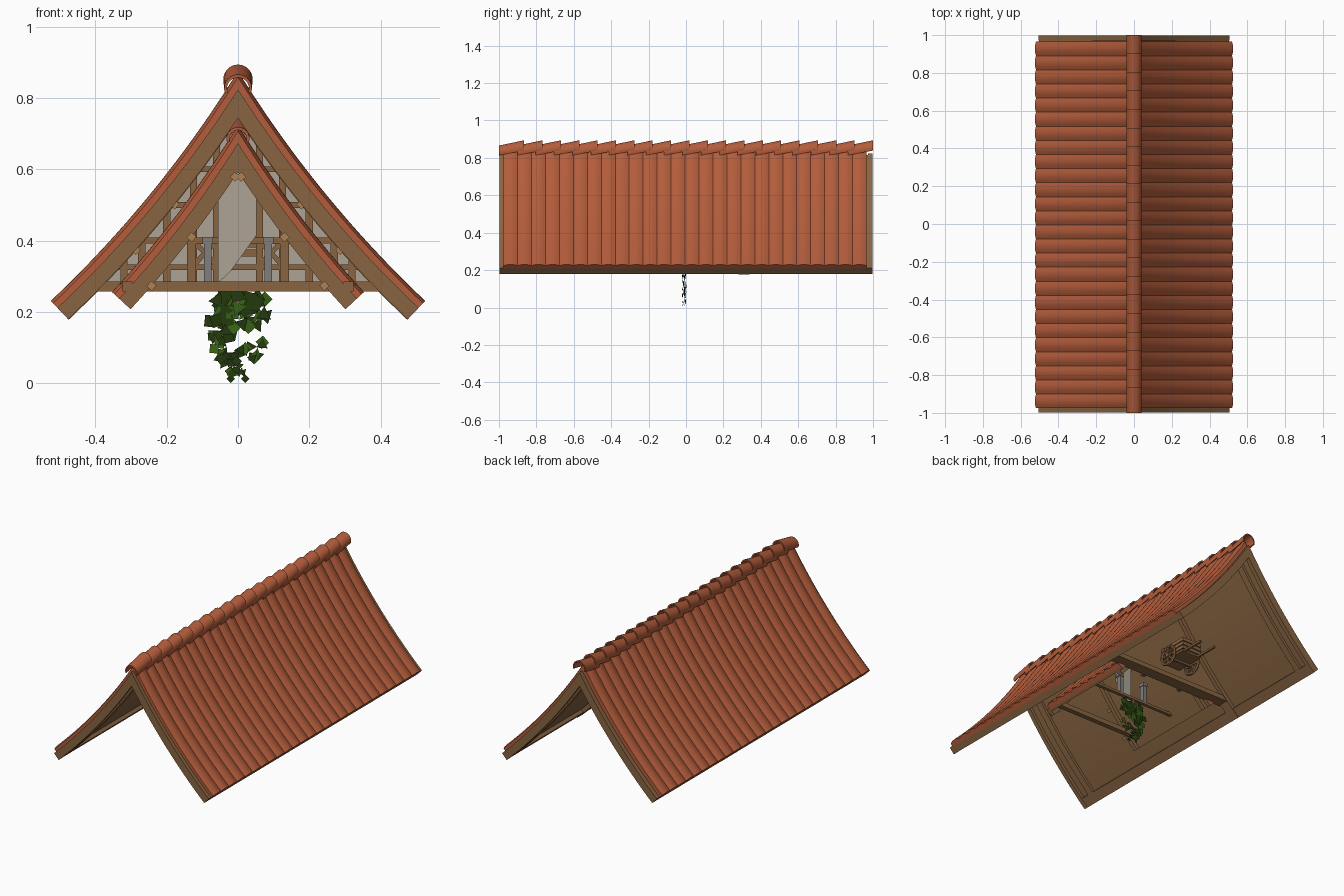
import bpy, bmesh, math, random
from mathutils import Vector, Matrix

if "Cube" in bpy.data.objects:
    bpy.data.objects.remove(bpy.data.objects["Cube"])
random.seed(4)

def mat(name, c):
    m = bpy.data.materials.new(name)
    m.diffuse_color = (*c, 1)
    m.use_nodes = True
    m.node_tree.nodes["Principled BSDF"].inputs["Base Color"].default_value = m.diffuse_color
    return m

TILE = mat("terracotta", (0.45, 0.108, 0.044))
WOOD = mat("timber", (0.25, 0.13, 0.055))
LIGHT = mat("cut timber", (0.42, 0.22, 0.09))
PLASTER = mat("plaster", (0.42, 0.37, 0.30))
LEAF = mat("dark leaf", (0.016, 0.04, 0.004))
LEAF2 = mat("leaf", (0.04, 0.12, 0.008))
IRON = mat("iron", (0.22, 0.21, 0.20))

def finish(name, bm, *mats, smooth=False):
    bmesh.ops.recalc_face_normals(bm, faces=bm.faces)
    me = bpy.data.meshes.new(name)
    bm.to_mesh(me)
    bm.free()
    ob = bpy.data.objects.new(name, me)
    bpy.context.collection.objects.link(ob)
    for m in mats:
        me.materials.append(m)
    if smooth:
        bpy.ops.object.select_all(action='DESELECT')
        ob.select_set(True)
        bpy.context.view_layer.objects.active = ob
        bpy.ops.object.shade_smooth_by_angle(angle=math.radians(35))
    return ob

def add_box(bm, c, s, rot=None):
    m = Matrix.Translation(c) @ (rot or Matrix()) @ Matrix.Diagonal((*s, 1))
    bmesh.ops.create_cube(bm, size=1, matrix=m)

def bar(bm, x1, z1, x2, z2, y, w, d):
    # beam in the gable plane from one point to another
    a = math.atan2(z2 - z1, x2 - x1)
    add_box(bm, ((x1 + x2) / 2, y, (z1 + z2) / 2), (math.hypot(x2 - x1, z2 - z1), d, w),
            Matrix.Rotation(-a, 4, 'Y'))

# roof curves: ridge, control and eave points (x, z)
MAIN = [(0, .866), (.219, .514), (.522, .227)]
SMALL = [(0, .715), (.155, .463), (.35, .252)]

def curve(R, t, d):
    # point on the roof curve, moved inward by d
    p = [Vector(q) for q in R]
    v = p[0] * (1 - t) ** 2 + p[1] * 2 * t * (1 - t) + p[2] * t * t
    g = ((p[1] - p[0]) * (1 - t) + (p[2] - p[1]) * t).normalized()
    v += Vector((g.y, -g.x)) * d
    if v.x < 0:
        v = Vector((0, v.y - v.x * g.y / g.x))
    return v

def slab(name, R, d1, d2, ys, m, t0=0.0, bump=None, smooth=True):
    # curved slab between two depths on both slopes, swept along y
    bm = bmesh.new()
    n = 16
    for s in (-1, 1):
        rings = []
        for y in ys:
            o = bump(y) if bump else 0
            ts = [t0 + (1 - t0) * i / n for i in range(n + 1)]
            pts = [curve(R, t, d1 - o) for t in ts] + [curve(R, t, d2) for t in reversed(ts)]
            rings.append([bm.verts.new((s * p.x, y, p.y)) for p in pts])
        for a, b in zip(rings, rings[1:]):
            for i in range(len(a)):
                j = (i + 1) % len(a)
                bm.faces.new((a[i], a[j], b[j], b[i]))
        for r in (rings[0], rings[-1]):
            for i in range(n):
                bm.faces.new((r[i], r[i + 1], r[-2 - i], r[-1 - i]))
    return finish(name, bm, m, smooth=smooth)

def tiles(name, R, y1, y2, count):
    # rounded tile columns with a valley between neighbours
    k = 6
    ys = [y1 + (y2 - y1) * i / (count * k) for i in range(count * k + 1)]
    bump = lambda y: .009 * abs(math.sin(math.pi * (y - y1) / (y2 - y1) * count)) - .004
    slab(name, R, 0, .027, ys, TILE, bump=bump)

def ridge(name, z, r, y1, y2, count, length):
    # overlapping half-round caps tilted up towards the back
    bm = bmesh.new()
    n = 14
    step = (y2 - y1 - length) / (count - 1)
    for i in range(count):
        ya = y1 + i * step
        rings = []
        for y, zc, ro in ((ya, z - .026, r * .95), (ya + length, z, r)):
            for rad in (ro, ro - .008):
                rings.append([bm.verts.new((rad * math.cos(a), y, zc + rad * math.sin(a)))
                              for a in (math.radians(-20 + 220 * j / n) for j in range(n + 1))])
        oa, ia, ob, ib = rings
        for p, q in ((oa, ob), (ia, ib), (oa, ia), (ob, ib)):
            for j in range(n):
                bm.faces.new((p[j], p[j + 1], q[j + 1], q[j]))
        for j in (0, n):
            bm.faces.new((oa[j], ob[j], ib[j], ia[j]))
    finish(name, bm, TILE, smooth=True)

# main roof
tiles("main_roof_tiles", MAIN, -.975, .965, 26)
slab("main_roof_deck", MAIN, .027, .045, [-.98, .98], WOOD)
for s in (-1, 1):
    slab("main_barge_board", MAIN, .022, .066, sorted([s * .972, s * .997]), WOOD)
    slab("main_rafter", MAIN, .045, .062, sorted([s * .88, s * .92]), WOOD)
slab("main_eave_beam", MAIN, .04, .065, [-.975, .975], WOOD, t0=.93)
ridge("main_ridge_caps", .853, .041, -1, 1, 20, .135)

# small inner roof
Y1, Y2 = -.36, .28
tiles("small_roof_tiles", SMALL, Y1 + .02, Y2, 9)
slab("small_roof_deck", SMALL, .027, .042, [Y1 + .02, Y2], WOOD)
slab("small_barge_board", SMALL, .022, .066, [Y1, Y1 + .025], WOOD)
slab("small_rafter", SMALL, .04, .066, [Y2 - .05, Y2 - .02], WOOD)
ridge("small_ridge_caps", .712, .034, Y1 - .01, Y2, 7, .13)

# gable wall under the main roof
def gable(name, y, d, m):
    bm = bmesh.new()
    half = [curve(MAIN, i / 20, .043) for i in range(21)]
    half = [p for p in half if p.y > .27]
    out = [(p.x, p.y) for p in half] + [(-p.x, p.y) for p in reversed(half[1:])]
    f = bm.faces.new([bm.verts.new((x, y, z)) for x, z in out])
    r = bmesh.ops.extrude_face_region(bm, geom=[f])
    bmesh.ops.translate(bm, vec=(0, d, 0), verts=[v for v in r["geom"] if isinstance(v, bmesh.types.BMVert)])
    finish(name, bm, m)

GY = .30
gable("gable_plaster", GY, .008, PLASTER)
gable("gable_back_planks", GY + .009, .008, WOOD)
slab("gable_rafter", MAIN, .04, .068, [GY - .02, GY + .04], WOOD)
bm = bmesh.new()
bar(bm, -.4, .271, .4, .271, GY, .028, .07)
for z, w in ((.325, .36), (.40, .28), (.50, .2), (.60, .13)):
    bar(bm, -w, z, w, z, GY, .016, .03)
for s in (-1, 1):
    for x, z in ((.06, .7), (.125, .6), (.2, .5), (.27, .4), (.32, .35)):
        bar(bm, s * x, .27, s * x, z, GY, .02, .03)
    bar(bm, s * .06, .33, s * .125, .4, GY, .014, .03)
    bar(bm, s * .06, .4, s * .125, .33, GY, .014, .03)
finish("gable_timbers", bm, WOOD)

# floor frame joining the small roof to the gable
bm = bmesh.new()
for s in (-1, 1):
    add_box(bm, (s * .31, -.03, .271), (.028, .66, .028))
    add_box(bm, (s * .13, GY - .06, .39), (.025, .025, .24))
bar(bm, -.33, .271, .33, .271, Y1 + .05, .028, .03)
bar(bm, -.13, .4, .13, .4, Y2 - .04, .018, .02)
finish("floor_frame", bm, WOOD)

# pale purlin ends along both roofs
bm = bmesh.new()
for R, y, ts in ((MAIN, GY - .03, (.18, .48, .68)), (SMALL, Y1 - .004, (.2, .55, .85))):
    for t in ts:
        for s in (-1, 1):
            p = curve(R, t, .066)
            add_box(bm, (s * p.x, y, p.y), (.02, .02, .02), Matrix.Rotation(s * .85, 4, 'Y'))
finish("purlin_ends", bm, LIGHT)

# hanging pale cloth with a slanted lower edge
bm = bmesh.new()
for y in (-.1, -.094):
    bm.faces.new([bm.verts.new((x, y, z)) for x, z in
                  ((-.056, .28), (-.02, .315), (.052, .415), (.052, .54), (0, .62), (-.056, .54))])
finish("hanging_cloth", bm, PLASTER)

# cart behind the gable
CY = .40
bm = bmesh.new()
add_box(bm, (0, CY, .345), (.13, .2, .012))
for z in (.365, .39, .415):
    for s in (-1, 1):
        add_box(bm, (s * .062, CY, z), (.01, .2, .02))
        add_box(bm, (0, CY + s * .1, z), (.13, .01, .02))
for s in (-1, 1):
    add_box(bm, (s * .05, CY + .16, .345), (.012, .16, .012))
add_box(bm, (0, CY, .335), (.19, .014, .014))
finish("cart_body", bm, WOOD)
for s in (-1, 1):
    bpy.ops.mesh.primitive_torus_add(major_radius=.055, minor_radius=.009, major_segments=20,
        minor_segments=6, location=(s * .085, CY, .345), rotation=(0, math.pi / 2, 0))
    w = bpy.context.object
    w.name = "cart_wheel_rim"
    w.data.materials.append(WOOD)
    bm = bmesh.new()
    for i in range(4):
        add_box(bm, (s * .085, CY, .345), (.008, .11, .01), Matrix.Rotation(i * math.pi / 4, 4, 'X'))
    add_box(bm, (s * .085, CY, .345), (.025, .022, .022))
    finish("cart_wheel_spokes", bm, WOOD)

# iron lantern brackets inside the small gable
bm = bmesh.new()
for s in (-1, 1):
    add_box(bm, (s * .085, -.02, .345), (.022, .03, .13))
    add_box(bm, (s * .085, -.02, .40), (.03, .036, .02))
finish("iron_brackets", bm, IRON)

# hanging plant
bm = bmesh.new()
add_box(bm, (0, -.01, .25), (.012, .012, .07))
add_box(bm, (0, -.01, .277), (.62, .02, .015))
finish("plant_hanger", bm, WOOD)
bm = bmesh.new()
spots = [(.075, .235, .022), (-.02, .012, .012), (.02, .012, .012)]
for i in range(95):
    z = random.uniform(.02, .25)
    w = min(.085, .02 + .5 * z) if z < .2 else .06
    spots.append((random.uniform(-w, w), z, .011 + .07 * min(z, .2)))
for i, (x, z, r) in enumerate(spots):
    a0 = random.uniform(0, 6.28) if i > 2 else 0
    y = -.01 + random.uniform(-.009, .009)
    k = random.choice((3, 4))
    vs = [bm.verts.new((x + r * math.cos(a0 + 6.283 * j / k), y + random.uniform(-.004, .004),
                        max(0, z + r * math.sin(a0 + 6.283 * j / k)))) for j in range(k)]
    f = bm.faces.new(vs)
    f.material_index = 1 if random.random() < .3 else 0
finish("hanging_plant_leaves", bm, LEAF, LEAF2)
